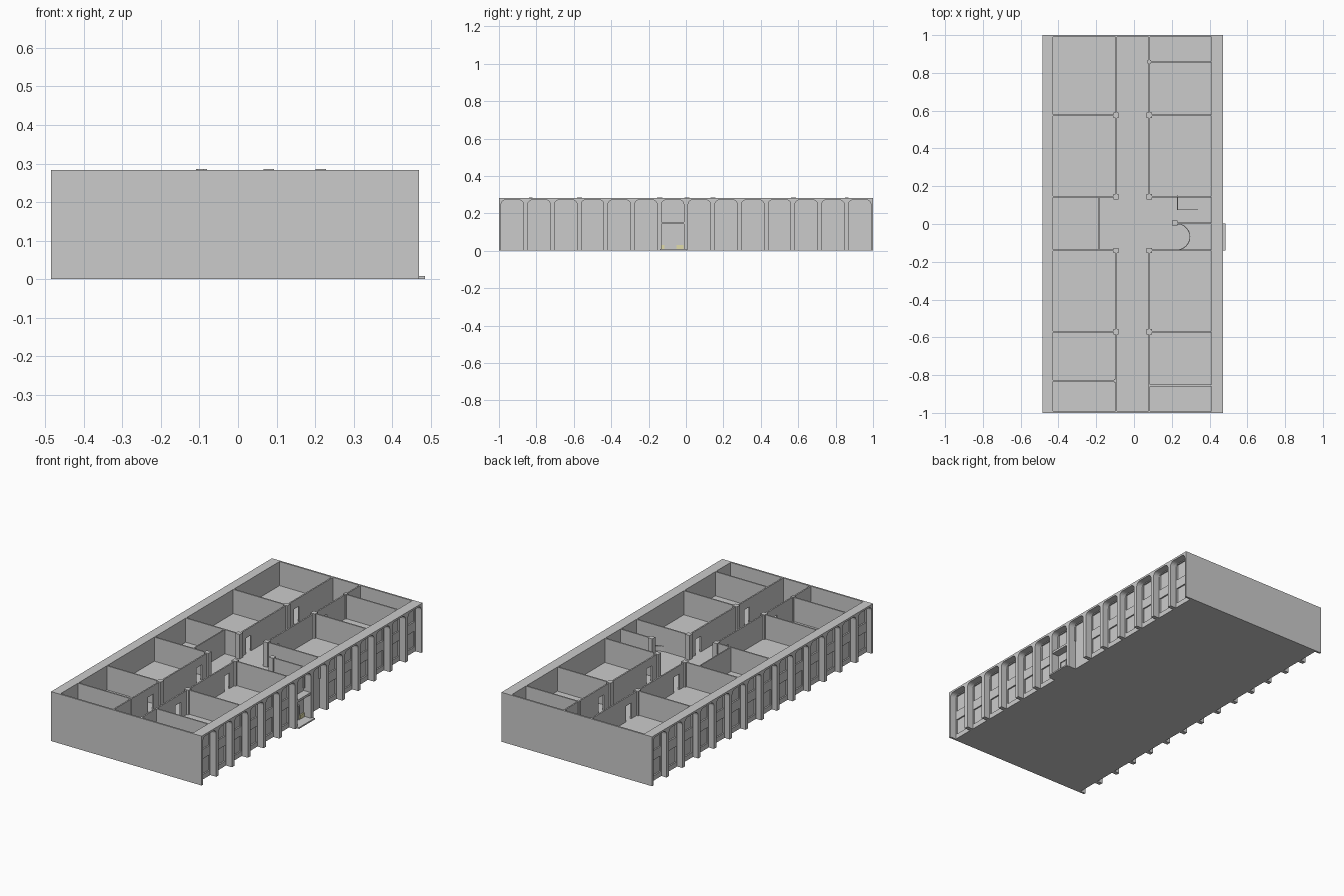
import bpy, bmesh, math

if "Cube" in bpy.data.objects:
    bpy.data.objects.remove(bpy.data.objects["Cube"])

TOP, FLOOR = 0.283, 0.145
XL, XR = -0.485, 0.47            # outer faces of the long facades
BAYS, BAY = 14, 2 / 14


def finish(name, bm):
    bmesh.ops.recalc_face_normals(bm, faces=bm.faces)
    mesh = bpy.data.meshes.new(name)
    bm.to_mesh(mesh)
    bm.free()
    ob = bpy.data.objects.new(name, mesh)
    bpy.context.collection.objects.link(ob)
    return ob


def boxes(name, items):
    """One object from boxes given as (x0, x1, y0, y1, z0, z1)."""
    bm = bmesh.new()
    for x0, x1, y0, y1, z0, z1 in items:
        vs = bmesh.ops.create_cube(bm, size=1)['verts']
        for v in vs:
            v.co = (x0 + (v.co.x + .5) * (x1 - x0),
                    y0 + (v.co.y + .5) * (y1 - y0),
                    z0 + (v.co.z + .5) * (z1 - z0))
    return finish(name, bm)


def plate(name, outline, x0, x1):
    """Extrude a y-z outline from x0 to x1."""
    bm = bmesh.new()
    face = bm.faces.new([bm.verts.new((x0, y, z)) for y, z in outline])
    ext = bmesh.ops.extrude_face_region(bm, geom=[face])['geom']
    for v in ext:
        if isinstance(v, bmesh.types.BMVert):
            v.co.x = x1
    bm.faces.new([bm.verts.new((x0, y, z)) for y, z in outline]) if face not in bm.faces else None
    bmesh.ops.triangulate(bm, faces=[f for f in bm.faces if len(f.verts) > 4])
    return finish(name, bm)


def centre(i):
    return -1 + (i + .5) * BAY


# Arcade outline: a row of openings with rounded upper corners
def arcade():
    pts, half, head, r = [(-1, TOP), (-1, 0)], 0.06, 0.272, 0.025
    for i in range(BAYS):
        c = centre(i)
        pts.append((c - half, 0))
        for k in range(6):
            a = math.pi - k * math.pi / 10
            pts.append((c - half + r + r * math.cos(a), head - r + r * math.sin(a)))
        for k in range(6):
            a = math.pi / 2 - k * math.pi / 10
            pts.append((c + half - r + r * math.cos(a), head - r + r * math.sin(a)))
        pts.append((c + half, 0))
    return pts + [(1, 0), (1, TOP)]


# Corridor wall outline with door notches in its lower edge
def door_wall(y0, y1, doors):
    pts = [(y0, TOP), (y0, FLOOR)]
    for d in doors:
        pts += [(d - .024, FLOOR), (d - .024, .235), (d + .024, .235), (d + .024, FLOOR)]
    return pts + [(y1, FLOOR), (y1, TOP)]


# Base, upper floor and end walls
boxes("base_slab", [(-.44, .42, -.995, .995, 0, .01)])
boxes("upper_floor", [(-.435, .415, -.995, .995, FLOOR - .012, FLOOR)])
boxes("end_walls", [(XL, XR, s * .995 - .005, s * .995 + .005, 0, TOP) for s in (-1, 1)])

# Long facades: arcade, wall and window surrounds
for side, s, outer, inner in (("left", -1, XL, -.43), ("right", 1, XR, .41)):
    wall = inner + s * .014
    plate(side + "_arcade", arcade(), outer, wall - s * .001)
    boxes(side + "_wall", [(min(inner, wall), max(inner, wall), -.995, .995, 0, TOP)])
    xa, xb = sorted((wall, wall + s * .008))
    bars = []
    for i in range(BAYS):
        c = centre(i)
        levels = [(.172, .27), (.028, .122)]
        if s > 0 and i in (6, 7):
            levels = levels[:1]
        else:
            bars.append((xa, xb, c - .06, c + .06, 0, .028))
            bars.append((xa, xb, c - .06, c + .06, .122, .172))
        for z0, z1 in levels:
            for e in (-1, 1):
                bars.append((xa, xb, c + e * .057 - .003, c + e * .057 + .003, z0, z1))
            bars.append((xa, xb, c - .06, c + .06, z1 - .004, z1))
    boxes(side + "_window_surrounds", bars)

# Corridor walls, left and right, broken at the lobby
for x, nm in ((-.095, "left"), (.08, "right")):
    for a, b, doors, end in ((-.99, -.14, (-.66, -.22), "front"), (.145, .99, (.225, .66), "back")):
        plate(f"{nm}_corridor_wall_{end}", door_wall(a, b, doors), x - .004, x + .004)

# Room partitions
boxes("left_partitions", [(-.432, -.095, y - .004, y + .004, FLOOR, TOP)
                          for y in (.575, .145, -.14, -.57, -.83)])
boxes("right_partitions", [(.08, .412, y - .004, y + .004, FLOOR, TOP)
                           for y in (.86, .575, .145, -.57, -.855, -.14)])
boxes("lobby_walls", [(-.189, -.182, -.14, .145, FLOOR, TOP),
                      (.215, .412, .001, .009, FLOOR, TOP)])

# Columns along the corridor
cols = [(x, y, .014) for x in (-.095, .08) for y in (.575, .145, -.14, -.57)]
cols += [(.215, .005, .014), (.08, .86, .009), (-.098, -.83, .009)]
boxes("corridor_columns", [(x - r, x + r, y - r, y + r, FLOOR, .286) for x, y, r in cols])

# Low stair enclosure and curved landing edge in the lobby
boxes("stair_enclosure", [(.228, .233, .075, .15, FLOOR, .175),
                          (.228, .34, .073, .078, FLOOR, .175)])
bm = bmesh.new()
N = 16
rings = []
for k in range(N + 1):
    a = -math.pi / 2 + math.pi * k / N
    rings.append([bm.verts.new((.227 + r * math.cos(a), -.068 + r * math.sin(a), z))
                  for r, z in ((.067, FLOOR), (.071, FLOOR), (.071, .175), (.067, .175))])
for p, q in zip(rings, rings[1:]):
    for j in range(4):
        bm.faces.new((p[j], p[(j + 1) % 4], q[(j + 1) % 4], q[j]))
bm.faces.new(rings[0])
bm.faces.new(rings[-1])
finish("curved_landing_edge", bm)

# Main entrance: door frame, canopy, step and low rails
boxes("entrance_door", [(.424, .432, -.11, -.106, 0, .09), (.424, .432, -.062, -.058, 0, .09),
                        (.424, .432, -.11, -.058, .086, .09), (.424, .428, -.106, -.062, 0, .086)])
boxes("entrance_canopy", [(.424, .468, -.132, -.011, .142, .155)])
boxes("entrance_step", [(.424, .485, -.14, .003, 0, .008)])
rails = boxes("entrance_rails", [(.424, .432, -.13, -.115, .008, .03),
                                 (.424, .432, -.05, -.014, .008, .03)])
mat = bpy.data.materials.new("pale_yellow")
mat.diffuse_color = (.75, .72, .4, 1)
mat.use_nodes = True
mat.node_tree.nodes["Principled BSDF"].inputs["Base Color"].default_value = mat.diffuse_color
rails.data.materials.append(mat)
